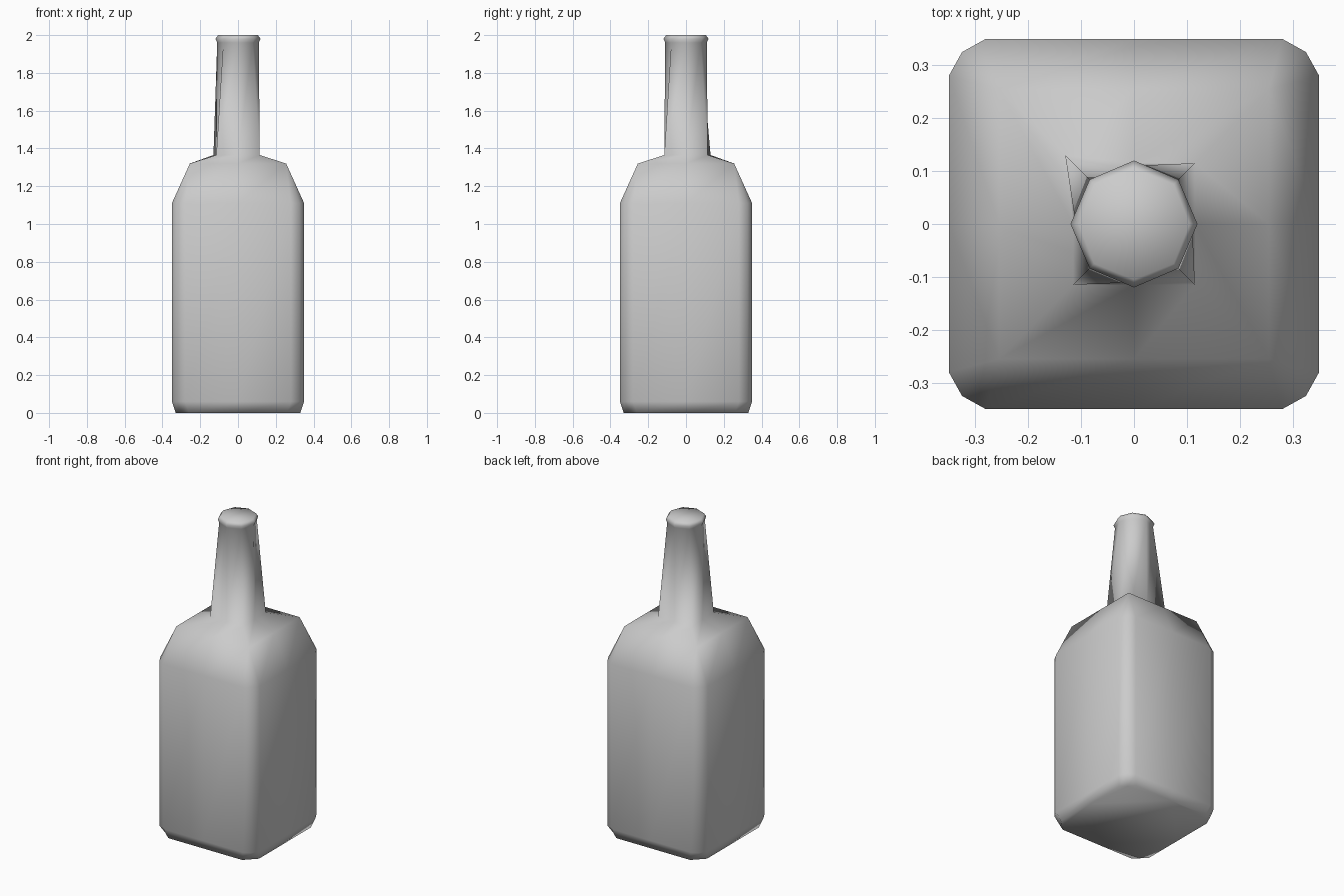
import bpy, bmesh

if "Cube" in bpy.data.objects:
    bpy.data.objects.remove(bpy.data.objects["Cube"])

# Bottle rings from bottom to top: height, half width, chamfer start, corner
RINGS = [
    (0.00, 0.33, 0.26, 0.295),    # base
    (0.06, 0.35, 0.28, 0.325),    # body bottom
    (1.11, 0.35, 0.28, 0.325),    # body top
    (1.32, 0.255, 0.255, 0.255),  # shoulder
    (1.365, 0.115, None, 0.115),  # square neck base
    (1.96, 0.11, None, 0.078),    # octagonal neck top
    (1.98, 0.12, None, 0.084),    # lip
    (2.00, 0.105, None, 0.075),   # rim
]


def ring_points(z, half, cut, corner):
    # One quarter (side middle, chamfer, corner, chamfer) turned four times
    if cut is None:
        quarter = [(half, 0)] + [(corner, corner)] * 3
    else:
        quarter = [(half, 0), (half, cut), (corner, corner), (cut, half)]
    points = []
    for _ in range(4):
        points += [(x, y, z) for x, y in quarter]
        quarter = [(-y, x) for x, y in quarter]
    return points


bm = bmesh.new()
loops = [[bm.verts.new(p) for p in ring_points(*r)] for r in RINGS]

# One neck base corner sticks out slightly
for v in loops[4][5:8]:
    v.co.x, v.co.y = -0.13, 0.13

# Walls and end caps
for low, high in zip(loops, loops[1:]):
    for i in range(16):
        j = (i + 1) % 16
        bm.faces.new((low[i], low[j], high[j], high[i]))
bm.faces.new(loops[0][::-1])
bm.faces.new(loops[-1])
bmesh.ops.remove_doubles(bm, verts=bm.verts[:], dist=0.0005)
bmesh.ops.recalc_face_normals(bm, faces=bm.faces[:])
for f in bm.faces:
    f.smooth = True

mesh = bpy.data.meshes.new("bottle")
bm.to_mesh(mesh)
bm.free()
bottle = bpy.data.objects.new("bottle", mesh)
bpy.context.collection.objects.link(bottle)
